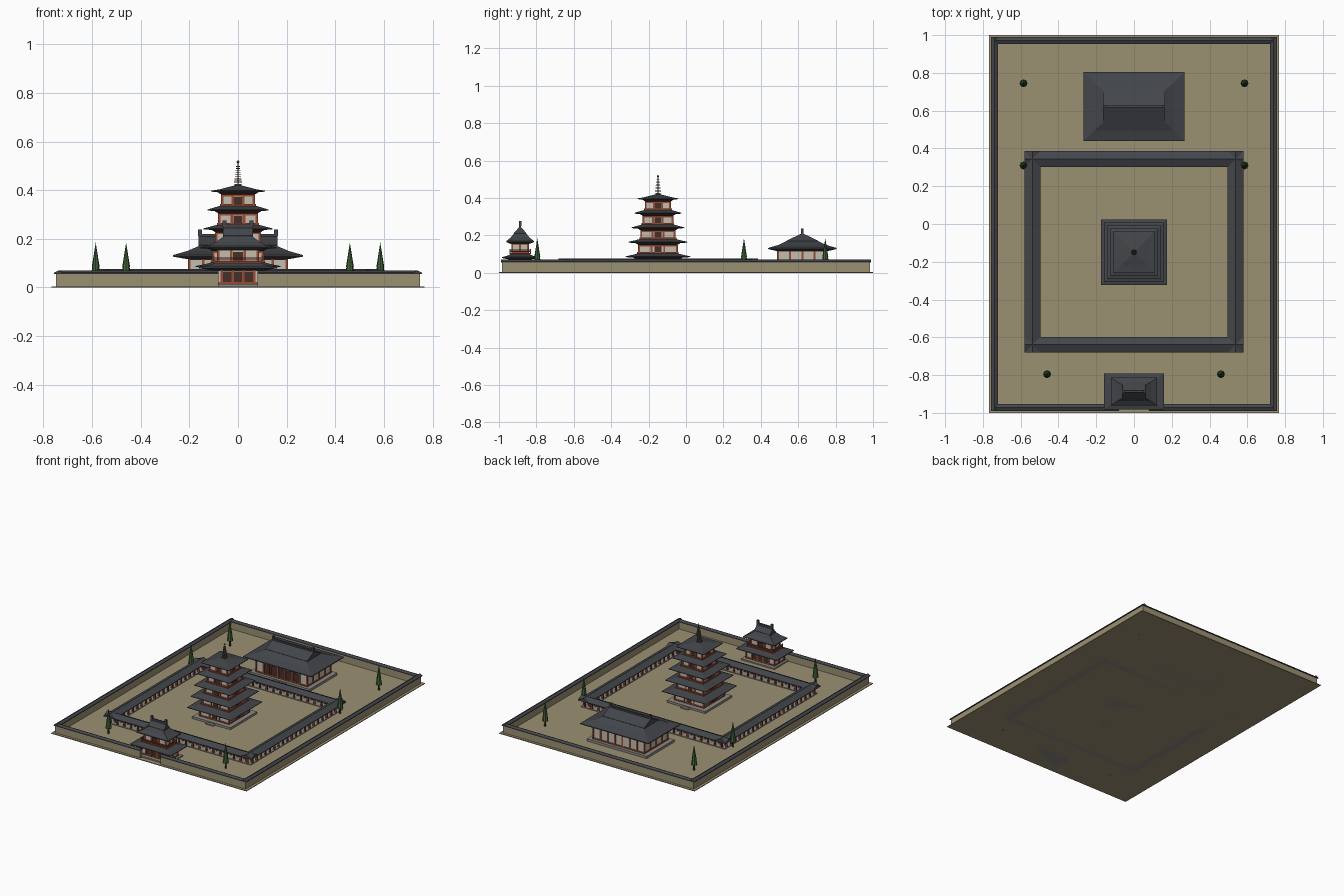
import bpy, bmesh, math
from mathutils import Matrix, Vector

if "Cube" in bpy.data.objects:
    bpy.data.objects.remove(bpy.data.objects["Cube"])


def mat(name, r, g, b):
    m = bpy.data.materials.new(name)
    m.diffuse_color = (r, g, b, 1)
    m.use_nodes = True
    m.node_tree.nodes["Principled BSDF"].inputs["Base Color"].default_value = m.diffuse_color
    return m


TILE = mat("tile", 0.055, 0.06, 0.068)
SAND = mat("sand", 0.33, 0.28, 0.17)
PLASTER = mat("plaster", 0.55, 0.51, 0.43)
RED = mat("red_wood", 0.32, 0.07, 0.035)
DARK = mat("dark_wood", 0.06, 0.03, 0.02)
STONE = mat("stone", 0.27, 0.25, 0.22)
LEAF = mat("leaf", 0.05, 0.12, 0.04)
BRONZE = mat("bronze", 0.09, 0.07, 0.04)


def finish(bm, name, m):
    bmesh.ops.recalc_face_normals(bm, faces=bm.faces)
    me = bpy.data.meshes.new(name)
    bm.to_mesh(me)
    bm.free()
    me.materials.append(m)
    ob = bpy.data.objects.new(name, me)
    bpy.context.collection.objects.link(ob)
    return ob


def boxes(name, m, items):
    """items: (cx, cy, half x, half y, z0, z1)"""
    bm = bmesh.new()
    for cx, cy, hx, hy, z0, z1 in items:
        mx = Matrix.Translation((cx, cy, (z0 + z1) / 2)) @ Matrix.Diagonal((2 * hx, 2 * hy, z1 - z0, 1))
        bmesh.ops.create_cube(bm, size=1, matrix=mx)
    return finish(bm, name, m)


def loft(name, m, cx, cy, rings):
    """Stack of rectangles (half x, half y, z), capped at both ends"""
    bm = bmesh.new()
    rows = [[bm.verts.new((cx + sx * hx, cy + sy * hy, z))
             for sx, sy in ((-1, -1), (1, -1), (1, 1), (-1, 1))] for hx, hy, z in rings]
    for a, b in zip(rows, rows[1:]):
        for i in range(4):
            j = (i + 1) % 4
            bm.faces.new((a[i], a[j], b[j], b[i]))
    bm.faces.new(rows[0])
    bm.faces.new(rows[-1])
    return finish(bm, name, m)


def gables(name, m, runs, w, z0, z1, lip=0.005):
    """Straight gable roofs between plan points (x0, y0, x1, y1)"""
    bm = bmesh.new()
    for x0, y0, x1, y1 in runs:
        d = Vector((x1 - x0, y1 - y0)).normalized()
        prof = ((-w, z0), (w, z0), (w, z0 + lip), (0, z1), (-w, z0 + lip))
        a, b = [[bm.verts.new((x - d.y * o, y + d.x * o, z)) for o, z in prof]
                for x, y in ((x0, y0), (x1, y1))]
        for i in range(5):
            j = (i + 1) % 5
            bm.faces.new((a[i], a[j], b[j], b[i]))
        bm.faces.new(a)
        bm.faces.new(b)
    return finish(bm, name, m)


def cones(name, m, items, seg=8):
    """items: (x, y, bottom radius, top radius, z0, z1)"""
    bm = bmesh.new()
    for x, y, r0, r1, z0, z1 in items:
        bmesh.ops.create_cone(bm, cap_ends=True, segments=seg, radius1=r0, radius2=r1, depth=z1 - z0,
                              matrix=Matrix.Translation((x, y, (z0 + z1) / 2)))
    return finish(bm, name, m)


def timber(name, cy, hx, hy, z0, z1, nx, ny, doors):
    """Plaster storey with red posts and beams, dark doors"""
    boxes(name + "_walls", PLASTER, [(0, cy, hx, hy, z0, z1)])
    r = 0.005
    posts = []
    for i in range(nx + 1):
        x = -hx + 2 * hx * i / nx
        posts += [(x, cy + s * hy, r, r, z0, z1) for s in (-1, 1)]
    for i in range(1, ny):
        y = cy - hy + 2 * hy * i / ny
        posts += [(s * hx, y, r, r, z0, z1) for s in (-1, 1)]
    for z in (z0, z1 - 0.008):
        posts.append((0, cy, hx + 0.004, hy + 0.004, z, z + 0.008))
    boxes(name + "_frame", RED, posts)
    boxes(name + "_doors", DARK, doors)


def hip_gable(name, cy, hx, hy, z, gx, gy, zg, zr, bx, by):
    """Hip roof below, gable prism, ridge and end ornaments above"""
    mid = [hx * .45 + gx * .55, hy * .45 + gy * .55, z + 0.006 + (zg - z - 0.006) * .42]
    loft(name + "_hip_roof", TILE, 0, cy,
         [(bx, by, z - 0.012), (hx, hy, z), (hx, hy, z + 0.006), mid, (gx - .006, gy, zg)])
    gables(name + "_gable_roof", TILE, [(-gx, cy, gx, cy)], gy, zg - 0.003, zr)
    top = [(0, cy, gx, 0.006, zr - 0.006, zr + 0.008)]
    top += [(s * (gx - 0.007), cy, 0.008, 0.007, zr, zr + 0.026) for s in (-1, 1)]
    boxes(name + "_ridge", TILE, top)


# ground
boxes("ground", SAND, [(0, 0, 0.767, 1.0, 0, 0.005)])

# outer wall with opening at the gate
WX, WY, GAP = 0.738, 0.972, 0.08
wall = [(s * WX, 0, 0.011, WY + 0.011, 0, 0.058) for s in (-1, 1)]
wall += [(0, WY, WX, 0.011, 0, 0.058)]
wall += [(s * (GAP + WX) / 2, -WY, (WX - GAP) / 2, 0.011, 0, 0.058) for s in (-1, 1)]
boxes("outer_wall", SAND, wall)
e = 0.018
gables("outer_wall_roof", TILE,
       [(-WX, -WY - e, -WX, WY + e), (WX, -WY - e, WX, WY + e), (-WX, WY, WX, WY),
        (-WX, -WY, -GAP, -WY), (GAP, -WY, WX, -WY)], e, 0.056, 0.070)

# cloister: plinth, posts, roof
CX, Y0, Y1, CW = 0.538, -0.639, 0.344, 0.042
cm, ch = (Y0 + Y1) / 2, (Y1 - Y0) / 2
boxes("cloister_plinth", STONE, [(s * CX, cm, 0.028, ch + 0.028, 0, 0.010) for s in (-1, 1)] +
      [(0, y, CX, 0.028, 0, 0.010) for y in (Y0, Y1)])
posts, beams = [], []
for o in (-0.022, 0.022):
    for i in range(21):
        t = i / 20 * 2 - 1
        posts += [(s * (CX + o), cm + t * ch, 0.005, 0.005, 0.01, 0.052) for s in (-1, 1)]
        posts += [(t * CX, cm + s * (ch + o), 0.005, 0.005, 0.01, 0.052) for s in (-1, 1)]
    beams += [(s * (CX + o), cm, 0.004, ch + o, 0.044, 0.052) for s in (-1, 1)]
    beams += [(0, cm + s * (ch + o), CX + o, 0.004, 0.044, 0.052) for s in (-1, 1)]
boxes("cloister_posts", RED, posts)
boxes("cloister_beams", DARK, beams)
gables("cloister_roof", TILE,
       [(s * CX, Y0 - CW, s * CX, Y1 + CW) for s in (-1, 1)] +
       [(-CX - CW, y, CX + CW, y) for y in (Y0, Y1)], CW, 0.052, 0.076)

# pagoda: five diminishing storeys
PY = -0.15
loft("pagoda_podium", STONE, 0, PY, [(0.15, 0.15, 0), (0.15, 0.15, 0.02)])
boxes("pagoda_steps", STONE, [(0, PY + s * 0.155, 0.03, 0.015, 0, 0.012) for s in (-1, 1)])
for i in range(5):
    b = 0.113 - 0.012 * i
    ez = 0.084 + 0.0775 * i
    z0 = 0.02 if i == 0 else ez - 0.0775 + 0.018
    r = 0.174 - 0.016 * i
    d = [(0, PY, 0.018, b + 0.003, z0 + 0.006, ez - 0.022), (0, PY, b + 0.003, 0.018, z0 + 0.006, ez - 0.022)]
    n = f"pagoda_storey_{i + 1}"
    timber(n, PY, b, b, z0, ez - 0.012, 3, 3, d)
    if i:
        boxes(n + "_balcony", RED, [(0, PY, b + 0.010, b + 0.010, z0, z0 + 0.009)])
    loft(n + "_brackets", DARK, 0, PY, [(b, b, ez - 0.014), (b + 0.022, b + 0.022, ez - 0.001)])
    if i < 4:
        top = [(b + 0.018, b + 0.018, ez + 0.013), (b - 0.01, b - 0.01, ez + 0.021)]
    else:
        top = [(0.078, 0.078, ez + 0.009), (0.012, 0.012, ez + 0.026)]
    loft(n + "_roof", TILE, 0, PY, [(b, b, ez - 0.004), (r, r, ez), (r, r, ez + 0.004)] + top)

# spire with nine rings
loft("spire_base", BRONZE, 0, PY, [(0.014, 0.014, 0.412), (0.014, 0.014, 0.426)])
spire = [(0, PY, 0.003, 0.002, 0.42, 0.515)]
for k in range(9):
    q = 0.016 - 0.001 * k
    spire.append((0, PY, q, q, 0.432 + k * 0.008, 0.435 + k * 0.008))
cones("spire", BRONZE, spire, 12)
bm = bmesh.new()
bmesh.ops.create_icosphere(bm, subdivisions=2, radius=0.006, matrix=Matrix.Translation((0, PY, 0.516)))
finish(bm, "spire_jewel", BRONZE)

# main hall
HY = 0.622
loft("hall_podium", STONE, 0, HY, [(0.235, 0.155, 0), (0.235, 0.155, 0.022)])
boxes("hall_steps", STONE, [(0, HY - 0.155 - 0.01 * k, 0.05, 0.01, 0, 0.016 - 0.007 * k) for k in range(2)])
timber("hall", HY, 0.2, 0.13, 0.022, 0.122, 7, 4,
       [(x * 0.0571, HY - 0.13, 0.021, 0.003, 0.03, 0.095) for x in (-2, -1, 0, 1, 2)])
hip_gable("hall", HY, 0.268, 0.183, 0.127, 0.163, 0.08, 0.172, 0.212, 0.2, 0.13)

# two-storey gate
GY = -0.887
loft("gate_podium", STONE, 0, GY, [(0.13, 0.082, 0), (0.13, 0.082, 0.014)])
timber("gate_lower", GY, 0.11, 0.052, 0.014, 0.076, 5, 2,
       [(x * 0.044, GY, 0.018, 0.055, 0.014, 0.066) for x in (-1, 0, 1)])
loft("gate_lower_roof", TILE, 0, GY, [(0.11, 0.052, 0.07), (0.16, 0.096, 0.079), (0.16, 0.096, 0.084),
                                      (0.12, 0.066, 0.092), (0.09, 0.048, 0.102)])
boxes("gate_balcony", RED, [(0, GY, 0.1, 0.056, 0.1, 0.106)] +
      [(0, GY + s * 0.055, 0.1, 0.002, z, z + 0.004) for s in (-1, 1) for z in (0.112, 0.12)] +
      [(s * 0.099, GY, 0.002, 0.056, z, z + 0.004) for s in (-1, 1) for z in (0.112, 0.12)] +
      [(sx * 0.099, GY + sy * 0.055, 0.003, 0.003, 0.1, 0.128) for sx in (-1, 1) for sy in (-1, 1)])
timber("gate_upper", GY, 0.082, 0.042, 0.102, 0.16, 3, 2,
       [(0, GY, 0.02, 0.045, 0.108, 0.146)])
hip_gable("gate", GY, 0.123, 0.074, 0.164, 0.062, 0.032, 0.212, 0.25, 0.082, 0.042)

# conifers
spots = [(s * x, y) for s in (-1, 1) for x, y in ((0.585, 0.745), (0.585, 0.31), (0.46, -0.795))]
cones("tree_trunks", DARK, [(x, y, 0.006, 0.005, 0, 0.06) for x, y in spots], 6)
cones("tree_crowns", LEAF, [(x, y, r, r * 0.25 if z1 < 0.18 else 0.0, z0, z1) for x, y in spots
                            for r, z0, z1 in ((0.021, 0.045, 0.135), (0.016, 0.085, 0.185))], 8)
